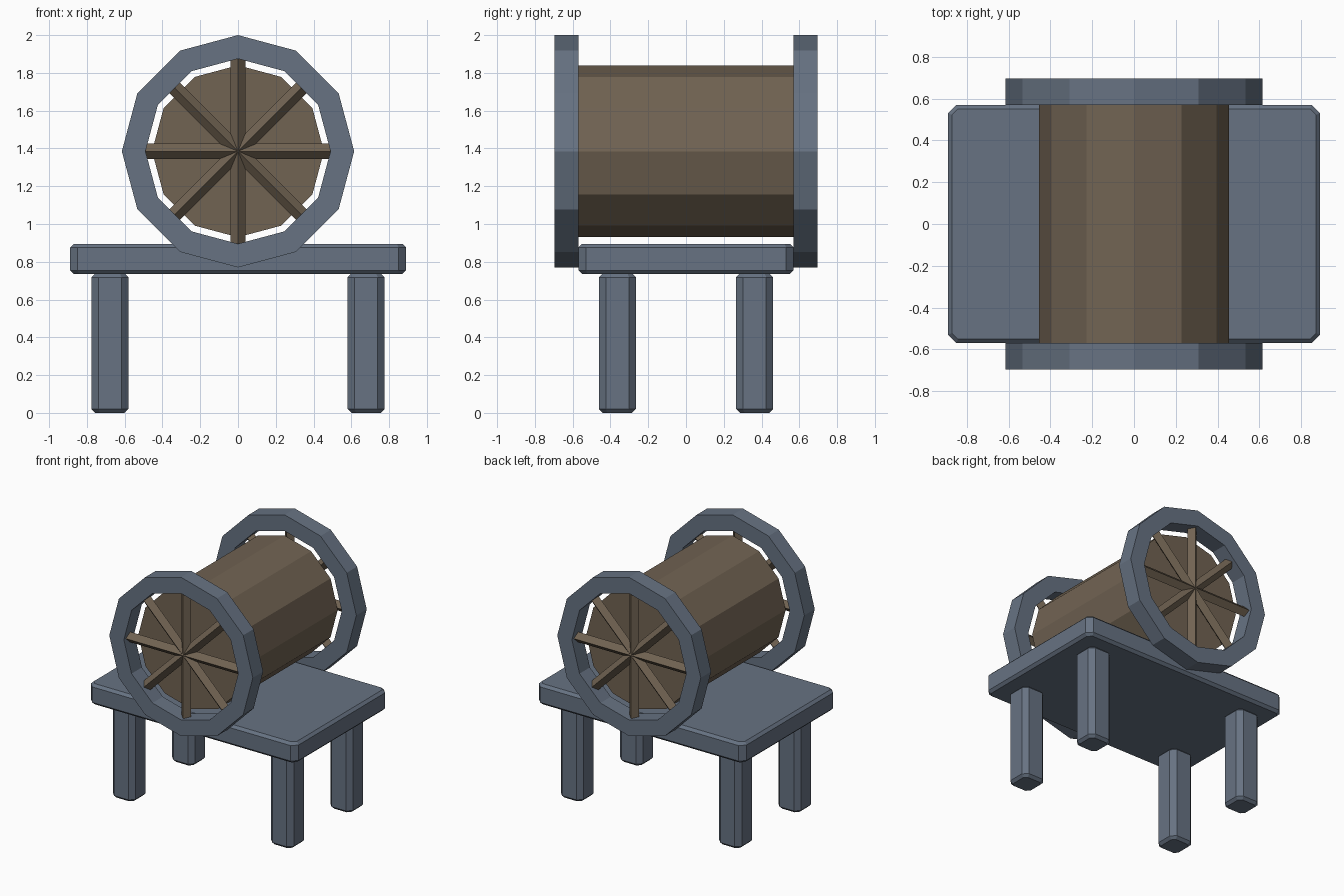
import bpy, bmesh
from math import pi, sin, cos
from mathutils import Matrix, Vector

if "Cube" in bpy.data.objects:
    bpy.data.objects.remove(bpy.data.objects["Cube"])

AXLE = 1.385  # height of the drum axis


def material(name, rgb):
    m = bpy.data.materials.new(name)
    m.diffuse_color = (*rgb, 1)
    m.use_nodes = True
    m.node_tree.nodes["Principled BSDF"].inputs["Base Color"].default_value = m.diffuse_color
    return m


SLATE = material("slate", (0.135, 0.17, 0.225))
WOOD = material("wood", (0.165, 0.125, 0.085))


def finish(name, bm, mat):
    bmesh.ops.recalc_face_normals(bm, faces=bm.faces)
    me = bpy.data.meshes.new(name)
    bm.to_mesh(me)
    bm.free()
    me.materials.append(mat)
    ob = bpy.data.objects.new(name, me)
    bpy.context.collection.objects.link(ob)
    return ob


def chamfered_block(name, centre, size, corner, rim, mat):
    """Box with wide chamfers on upright edges and narrow ones on both ends."""
    bm = bmesh.new()
    bmesh.ops.create_cube(bm, size=1, matrix=Matrix.Translation(centre) @ Matrix.Diagonal((*size, 1)))
    upright = [e for e in bm.edges if abs(e.verts[0].co.z - e.verts[1].co.z) > 1e-4]
    bmesh.ops.bevel(bm, geom=upright, offset=corner, segments=1, affect='EDGES')
    level = [e for e in bm.edges if abs(e.verts[0].co.z - e.verts[1].co.z) < 1e-4]
    bmesh.ops.bevel(bm, geom=level, offset=rim, segments=1, affect='EDGES')
    return finish(name, bm, mat)


def ring(name, y0, y1, outer, inner, mat, n=12):
    bm = bmesh.new()
    loops = []
    for r, y in ((outer, y0), (outer, y1), (inner, y1), (inner, y0)):
        loops.append([bm.verts.new((r * cos(2 * pi * i / n), y, AXLE + r * sin(2 * pi * i / n)))
                      for i in range(n)])
    for k in range(4):
        a, b = loops[k], loops[(k + 1) % 4]
        for i in range(n):
            j = (i + 1) % n
            bm.faces.new((a[i], a[j], b[j], b[i]))
    return finish(name, bm, mat)


def spokes(name, y, mat):
    """Four crossing diamond-section bars."""
    bm = bmesh.new()
    for k in range(4):
        bmesh.ops.create_cone(bm, cap_ends=True, segments=4, radius1=0.04, radius2=0.04, depth=0.98,
                              matrix=Matrix.Translation((0, y, AXLE)) @ Matrix.Rotation(k * pi / 4, 4, 'Y'))
    return finish(name, bm, mat)


# Table top and legs
chamfered_block("table_top", Vector((0, 0, 0.815)), (1.78, 1.14, 0.16), 0.04, 0.02, SLATE)
for sx, side in ((-1, "left"), (1, "right")):
    for sy, end in ((-1, "front"), (1, "back")):
        chamfered_block(f"{end}_{side}_leg", Vector((0.678 * sx, 0.363 * sy, 0.369)),
                        (0.195, 0.195, 0.738), 0.036, 0.02, SLATE)

# Drum
bm = bmesh.new()
bmesh.ops.create_cone(bm, cap_ends=True, segments=12, radius1=0.455, radius2=0.455, depth=1.14,
                      matrix=Matrix.Translation((0, 0, AXLE)) @ Matrix.Rotation(pi / 2, 4, 'X'))
finish("drum", bm, WOOD)

# End rings with spokes
for s, end in ((-1, "front"), (1, "back")):
    ring(f"{end}_ring", 0.57 * s, 0.697 * s, 0.615, 0.49, SLATE)
    spokes(f"{end}_spokes", 0.634 * s, WOOD)
